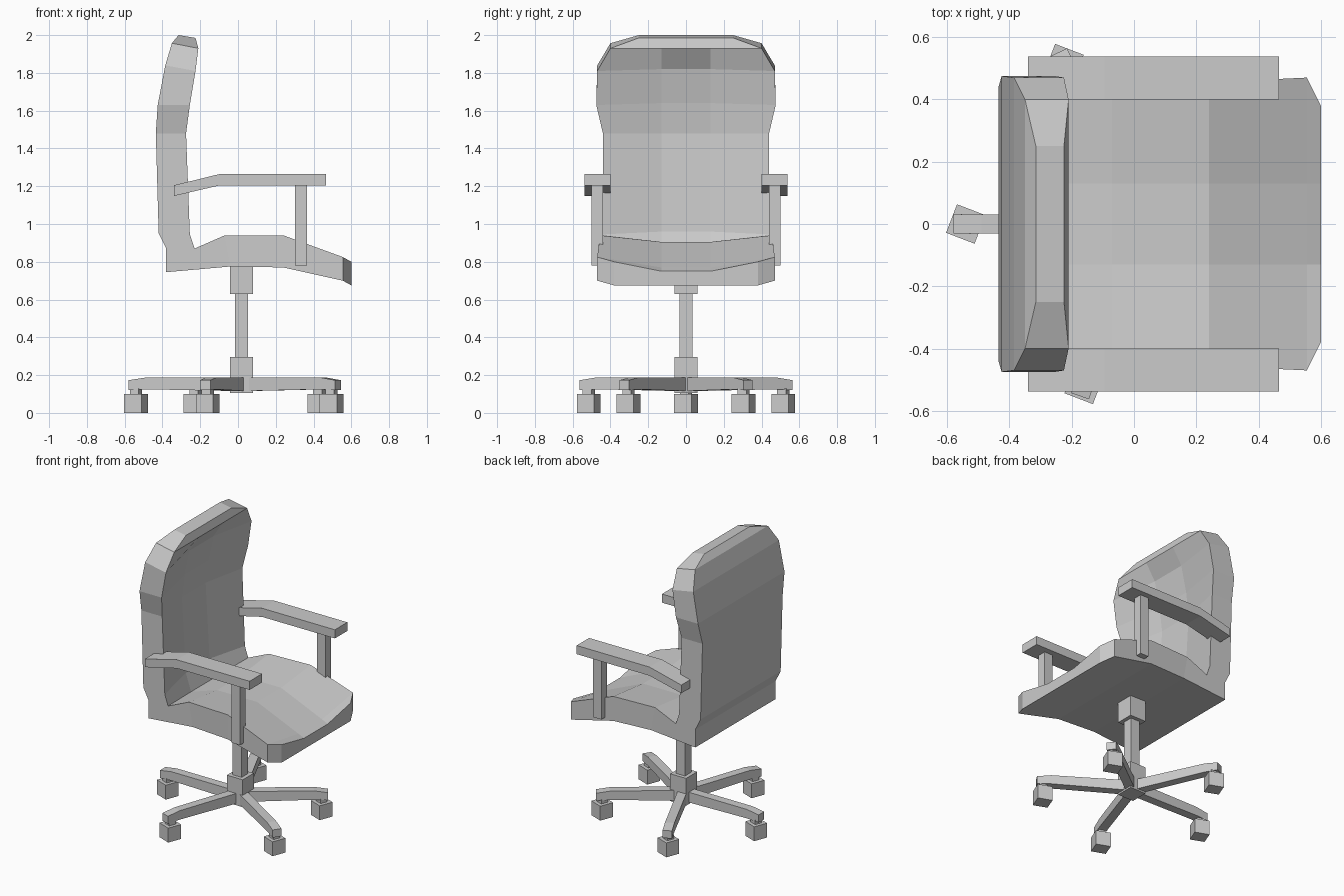
import bpy, bmesh, math
from mathutils import Matrix

if "Cube" in bpy.data.objects:
    bpy.data.objects.remove(bpy.data.objects["Cube"])


def finish(bm, name):
    bmesh.ops.remove_doubles(bm, verts=bm.verts, dist=0.0005)
    bmesh.ops.recalc_face_normals(bm, faces=bm.faces)
    me = bpy.data.meshes.new(name)
    bm.to_mesh(me)
    bm.free()
    ob = bpy.data.objects.new(name, me)
    bpy.context.collection.objects.link(ob)
    return ob


def loft(name, rings):
    """Closed cross-sections joined into a capped solid."""
    bm = bmesh.new()
    vs = [[bm.verts.new(p) for p in r] for r in rings]
    n = len(rings[0])
    for a, b in zip(vs, vs[1:]):
        for i in range(n):
            j = (i + 1) % n
            quad = [a[i], a[j], b[j], b[i]]
            if len({tuple(round(c, 4) for c in v.co) for v in quad}) > 2:
                bm.faces.new(quad)
    bm.faces.new(vs[0])
    bm.faces.new(vs[-1])
    return finish(bm, name)


def prism(name, profile, y0, y1):
    return loft(name, [[(x, y, z) for x, z in profile] for y in (y0, y1)])


def box(name, cx, cy, sx, sy, z0, z1, turn=0.0):
    bm = bmesh.new()
    m = (Matrix.Translation((cx, cy, (z0 + z1) / 2)) @ Matrix.Rotation(turn, 4, 'Z')
         @ Matrix.Diagonal((sx, sy, z1 - z0, 1)))
    bmesh.ops.create_cube(bm, size=1, matrix=m)
    return finish(bm, name)


# Seat and backrest shell: half width, rim (x, z), dished centre (x, z), outside (x, z)
rows = [
    (.38, (.60, .80), (.60, .75), (.60, .675)),
    (.47, (.555, .825), (.555, .77), (.555, .70)),
    (.455, (.24, .94), (.24, .905), (.24, .77)),
    (.44, (-.07, .94), (-.07, .905), (-.04, .775)),
    (.44, (-.23, .87), (-.27, .84), (-.38, .745)),
    (.44, (-.23, .87), (-.27, .84), (-.38, .87)),
    (.44, (-.255, .945), (-.31, .96), (-.42, .95)),
    (.44, (-.275, 1.48), (-.34, 1.48), (-.435, 1.48)),
    (.475, (-.255, 1.63), (-.32, 1.64), (-.425, 1.63)),
    (.47, (-.225, 1.81), (-.28, 1.82), (-.385, 1.84)),
    (.40, (-.21, 1.93), (-.21, 1.93), (-.35, 1.957)),
    (.25, (-.225, 1.985), (-.225, 1.985), (-.315, 2.0)),
]
M = .13
loft("seat_and_back", [
    [(r[0], -w, r[1]), (c[0], -M, c[1]), (c[0], M, c[1]), (r[0], w, r[1]),
     (o[0], w, o[1]), (o[0], -w, o[1])] for w, r, c, o in rows])

# Armrests with posts
arm = [(-.34, 1.148), (-.095, 1.205), (.465, 1.205), (.465, 1.265), (-.095, 1.265), (-.34, 1.205)]
for s, side in ((-1, "right"), (1, "left")):
    prism("armrest_" + side, arm, s * .40, s * .537)
    box("armrest_post_" + side, .333, s * .47, .065, .06, .78, 1.21)

# Central column
HX = .018
box("column_top_sleeve", HX, 0, .122, .122, .63, .80)
box("column", HX, 0, .07, .07, .25, .70)
box("column_hub", HX, 0, .122, .122, .105, .295)

# Five-legged base with casters
casters = [(-.54, 0), (-.225, .515), (-.16, -.515), (.43, .305), (.495, -.305)]
for i, (x, y) in enumerate(casters, 1):
    a, r = math.atan2(y, x - HX), math.hypot(x - HX, y) + .04
    leg = prism(f"base_leg_{i}", [(0, .115), (r - .09, .125), (r, .12), (r, .173),
                                  (r - .09, .187), (0, .187)], -.03, .03)
    leg.matrix_world = Matrix.Translation((HX, 0, 0)) @ Matrix.Rotation(a, 4, 'Z')
    box(f"caster_stem_{i}", x, y, .05, .05, .09, .13, math.radians(-21))
    box(f"caster_{i}", x, y, .098, .098, 0, .1, math.radians(-21))
